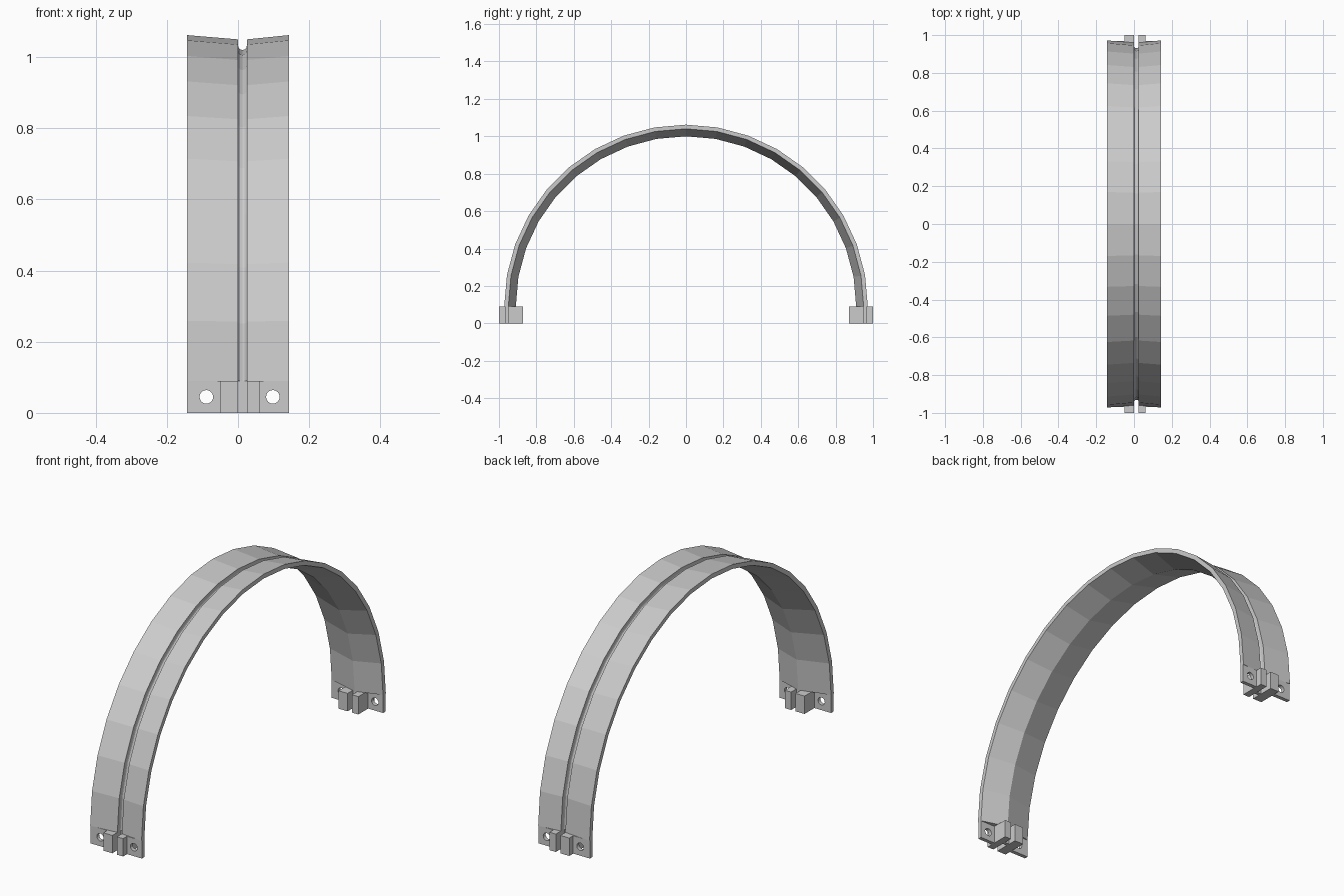
import bpy, bmesh, math
from mathutils import Matrix, Vector

if "Cube" in bpy.data.objects:
    bpy.data.objects.remove(bpy.data.objects["Cube"])

FOOT_H = 0.09          # foot height, also the centre height of the arch
G0, G1 = 0.0, 0.025    # groove sides


def finish(bm, name):
    bmesh.ops.recalc_face_normals(bm, faces=bm.faces)
    mesh = bpy.data.meshes.new(name)
    bm.to_mesh(mesh)
    bm.free()
    obj = bpy.data.objects.new(name, mesh)
    bpy.context.collection.objects.link(obj)
    return obj


def box(name, x0, x1, y0, y1, z0, z1):
    bm = bmesh.new()
    size = Vector((x1 - x0, y1 - y0, z1 - z0))
    mid = Vector((x0 + x1, y0 + y1, z0 + z1)) / 2
    bmesh.ops.create_cube(bm, size=1, matrix=Matrix.Translation(mid) @ Matrix.Diagonal(size.to_4d()))
    return finish(bm, name)


# Arch band: grooved V cross-section (x, radius) swept in 10 degree steps
groove = [(0.0125 - 0.0125 * math.cos(a), 0.9425 - 0.0125 * math.sin(a))
          for a in [math.pi * i / 6 for i in range(7)]]
profile = ([(-0.143, 0.972), (G0, 0.960)] + groove +
           [(G1, 0.960), (0.143, 0.972), (0.143, 0.950), (0.0125, 0.910), (-0.143, 0.950)])
bm = bmesh.new()
rings = []
for i in range(19):
    a = math.radians(10 * i)
    rings.append([bm.verts.new((x, -r * math.cos(a), FOOT_H + r * math.sin(a))) for x, r in profile])
n = len(profile)
for r0, r1 in zip(rings, rings[1:]):
    for j in range(n):
        k = (j + 1) % n
        bm.faces.new((r0[j], r0[k], r1[k], r1[j]))
bm.faces.new(rings[0])
bm.faces.new(rings[-1])
finish(bm, "arch_band")

# Feet at both ends
for side, tag in ((-1, "front"), (1, "back")):
    def foot_box(name, x0, x1, r0, r1):
        y0, y1 = sorted((side * r0, side * r1))
        return box(f"{tag}_{name}", x0, x1, y0, y1, 0, FOOT_H)

    # core behind the groove
    foot_box("foot_core", -0.05, 0.06, 0.914, 0.931)

    for label, x0, x1, p0, p1, hole_x in (("left", -0.143, G0, -0.05, G0, -0.089),
                                          ("right", G1, 0.143, G1, 0.06, 0.098)):
        # posts flanking the slot
        foot_box(f"{label}_post", p0, p1, 0.872, 1.0)

        # mounting plate with a screw hole
        plate = foot_box(f"{label}_plate", x0, x1, 0.950, 0.969)
        bm = bmesh.new()
        bmesh.ops.create_cone(bm, cap_ends=True, segments=24, radius1=0.019, radius2=0.019, depth=0.3,
                              matrix=Matrix.Translation((hole_x, side * 0.96, 0.045)) @
                              Matrix.Rotation(math.pi / 2, 4, 'X'))
        cutter = finish(bm, "hole_cutter")
        cutter.hide_render = True
        cutter.hide_set(True)
        mod = plate.modifiers.new("screw_hole", 'BOOLEAN')
        mod.operation = 'DIFFERENCE'
        mod.solver = 'EXACT'
        mod.object = cutter
